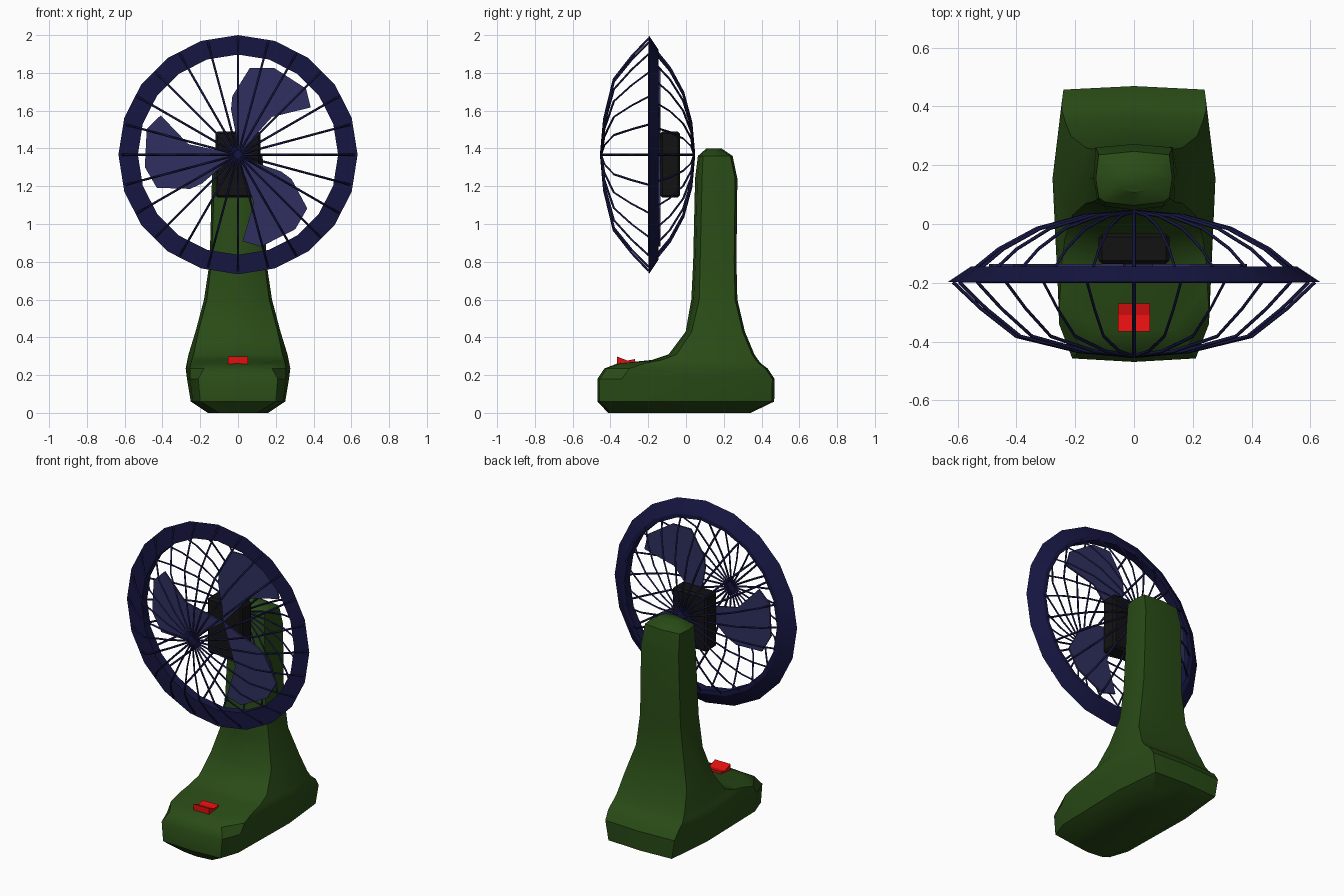
import bpy, bmesh, math
from mathutils import Vector

if "Cube" in bpy.data.objects:
    bpy.data.objects.remove(bpy.data.objects["Cube"])

CZ = 1.367  # height of the fan axis


def material(name, rgb):
    m = bpy.data.materials.new(name)
    m.diffuse_color = (*rgb, 1)
    m.use_nodes = True
    m.node_tree.nodes["Principled BSDF"].inputs["Base Color"].default_value = m.diffuse_color
    return m


GREEN = material("green", (0.022, 0.07, 0.008))
NAVY = material("navy", (0.008, 0.008, 0.055))
BLADE = material("blade_blue", (0.028, 0.028, 0.115))
BLACK = material("black", (0.006, 0.006, 0.006))
RED = material("red", (0.75, 0.005, 0.005))


def finish(name, bm, mat, smooth=None):
    bmesh.ops.recalc_face_normals(bm, faces=bm.faces)
    me = bpy.data.meshes.new(name)
    bm.to_mesh(me)
    bm.free()
    ob = bpy.data.objects.new(name, me)
    bpy.context.collection.objects.link(ob)
    me.materials.append(mat)
    if smooth:
        bpy.ops.object.select_all(action='DESELECT')
        bpy.context.view_layer.objects.active = ob
        ob.select_set(True)
        bpy.ops.object.shade_smooth_by_angle(angle=math.radians(smooth))
    return ob


def loft(bm, rings, closed=False):
    """Skin closed loops of points; cap the ends unless closed."""
    vs = [[bm.verts.new(p) for p in r] for r in rings]
    n = len(vs[0])
    pairs = list(zip(vs, vs[1:])) + ([(vs[-1], vs[0])] if closed else [])
    for a, b in pairs:
        for i in range(n):
            j = (i + 1) % n
            bm.faces.new((a[i], a[j], b[j], b[i]))
    if not closed:
        bm.faces.new(vs[0])
        bm.faces.new(vs[-1])


# Stand: foot and column lofted from mirrored horizontal sections
# z, front y, front w, shoulder y, shoulder w, side w, back y, back w
sections = [
    (0.00, -.40, .10, -.30, .14, .16, .33, .14),
    (0.06, -.457, .20, -.34, .24, .25, .455, .22),
    (0.18, -.457, .21, -.34, .255, .27, .457, .24),
    (0.235, -.42, .18, -.30, .255, .277, .42, .245),
    (0.262, -.35, .13, -.22, .25, .272, .385, .245),
    (0.28, -.17, .12, -.13, .245, .268, .37, .24),
    (0.31, -.08, .12, -.05, .235, .262, .35, .235),
    (0.43, 0.01, .11, .03, .21, .225, .30, .215),
    (0.60, .04, .10, .07, .165, .18, .26, .165),
    (0.80, .05, .09, .075, .14, .15, .255, .14),
    (1.24, .06, .10, .085, .125, .138, .26, .13),
    (1.36, .075, .10, .09, .12, .13, .235, .12),
    (1.40, .12, .05, .125, .06, .07, .175, .05),
]
bm = bmesh.new()
rings = []
for z, yf, wf, ys, ws, wm, yb, wb in sections:
    half = [(wf, yf), (ws, ys), (wm, .155), (wb, yb)]
    rings.append([(0, yf - .012, z)] + [(x, y, z) for x, y in half]
                 + [(0, yb + .012, z)] + [(-x, y, z) for x, y in reversed(half)])
loft(bm, rings)
finish("stand", bm, GREEN, 35)

# Rocker switch on the foot: extruded side profile
bm = bmesh.new()
profile = [(-.365, .25), (-.365, .298), (-.31, .277), (-.27, .285), (-.27, .25)]
loft(bm, [[(x, y, z) for y, z in profile] for x in (-.054, .054)])
finish("switch", bm, RED)

# Guard rim: wedge section swept round the axis
bm = bmesh.new()
section = [(.633, -.197), (.555, -.145), (.53, -.145), (.53, -.2)]
rings = []
for i in range(20):
    a = math.tau * i / 20
    rings.append([(r * math.sin(a), y, CZ + r * math.cos(a)) for r, y in section])
loft(bm, rings, closed=True)
finish("guard_rim", bm, NAVY, 25)


# Guard wires: 24 bent spokes per cage
def cage(name, path):
    cu = bpy.data.curves.new(name, 'CURVE')
    cu.dimensions = '3D'
    cu.bevel_depth = .006
    cu.bevel_resolution = 0
    for i in range(24):
        a = math.tau * i / 24
        sp = cu.splines.new('POLY')
        sp.points.add(len(path) - 1)
        for p, (r, y) in zip(sp.points, path):
            p.co = (r * math.sin(a), y, CZ + r * math.cos(a), 1)
    ob = bpy.data.objects.new(name, cu)
    bpy.context.collection.objects.link(ob)
    cu.materials.append(NAVY)
    bpy.ops.object.select_all(action='DESELECT')
    bpy.context.view_layer.objects.active = ob
    ob.select_set(True)
    bpy.ops.object.convert(target='MESH')


cage("front_guard", [(0, -.45), (.19, -.433), (.40, -.382), (.52, -.288), (.615, -.198)])
cage("back_guard", [(0, .043), (.17, .028), (.33, -.015), (.46, -.085), (.54, -.15)])

# Fan blades: one outline repeated three times
outline = [(0, 0), (-.01, .10), (-.037, .24), (-.03, .31), (.063, .46),
           (.19, .46), (.36, .35), (.385, .25), (.18, .20), (.09, .10)]
for k in range(3):
    c, s = math.cos(math.tau * k / 3), math.sin(math.tau * k / 3)
    bm = bmesh.new()
    loft(bm, [[(x * c - z * s, y, CZ + x * s + z * c) for x, z in outline]
              for y in (-.146, -.136)])
    finish(f"blade_{k + 1}", bm, BLADE)

# Motor housing: bevelled box behind the blades
bm = bmesh.new()
bmesh.ops.create_cube(bm, size=1)
for v in bm.verts:
    v.co = Vector((v.co.x * .24, v.co.y * .105 - .084, v.co.z * .35 + 1.315))
bmesh.ops.bevel(bm, geom=bm.edges[:], offset=.012, segments=1, affect='EDGES')
finish("motor", bm, BLACK)
